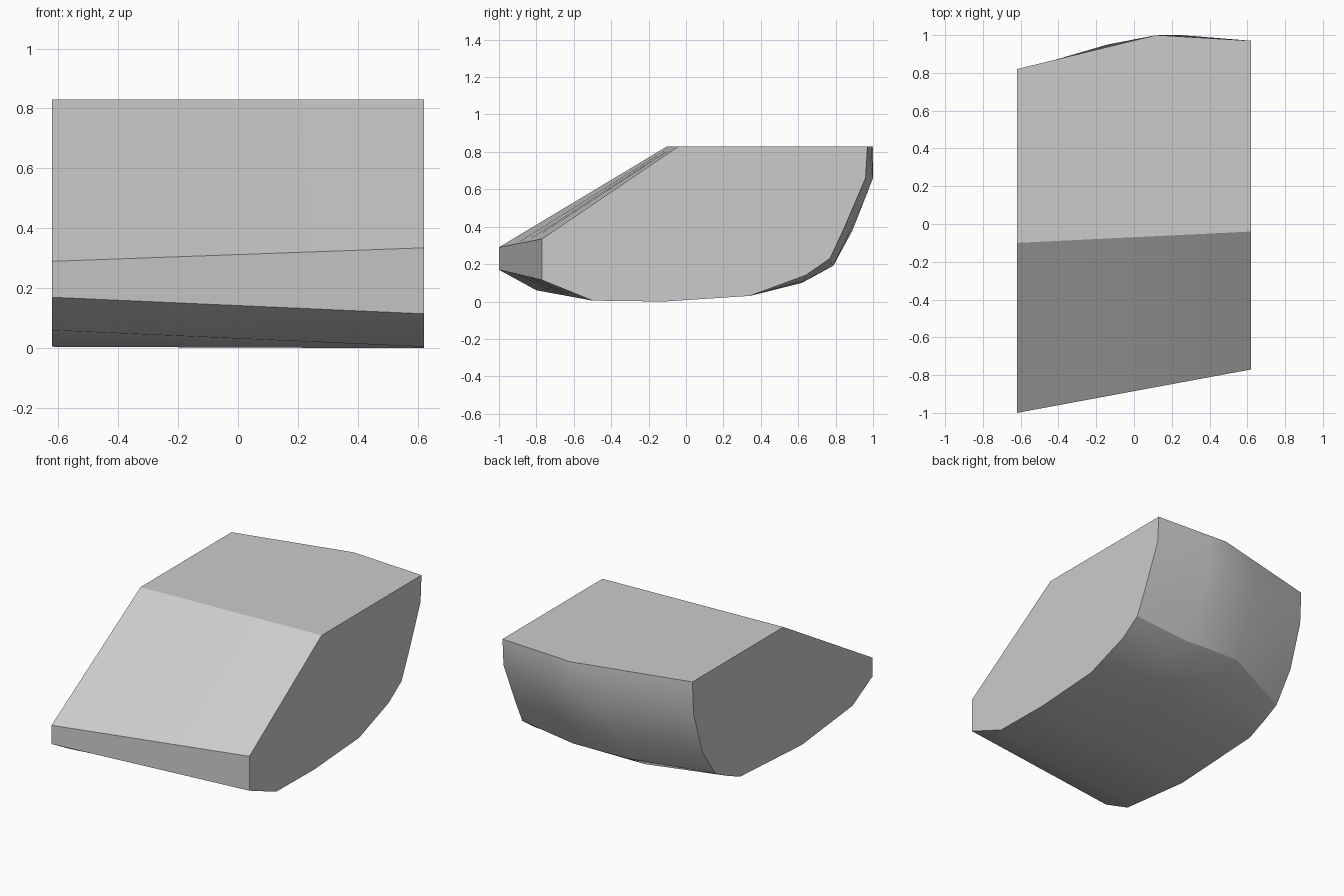
import bpy
import bmesh
import math
from mathutils import Vector

default_cube = bpy.data.objects.get("Cube")
if default_cube:
    bpy.data.objects.remove(default_cube, do_unlink=True)


def make_material(name, colour):
    material = bpy.data.materials.new(name)
    material.use_nodes = True
    material.diffuse_color = colour
    shader = material.node_tree.nodes["Principled BSDF"]
    shader.inputs["Base Color"].default_value = colour
    return material


half_width = 0.62

# Front and underside outline (y, z) at each end: ridge, sloped face, lip, belly
front_at_right = [(-.1, .83), (-1, .29), (-1, .17), (-.8, .06), (-.29, .005)]
front_at_left = [(-.04, .83), (-.77, .335), (-.77, .115), (-.5, .005), (-.12, 0)]

# Rounded back outline (y, z) from belly to top, at several stations across x
back_sections = {
    -half_width: [(.34, .04), (.48, .1), (.59, .155), (.72, .345), (.81, .62), (.82, .83)],
    -.14: [(.34, .03), (.62, .1), (.79, .2), (.87, .38), (.95, .66), (.937, .83)],
    .12: [(.34, .03), (.62, .1), (.79, .195), (.89, .38), (1, .66), (1, .83)],
    .25: [(.34, .03), (.63, .11), (.785, .19), (.88, .38), (1, .66), (.992, .83)],
    half_width: [(.34, .03), (.64, .14), (.77, .23), (.84, .38), (.96, .66), (.97, .83)],
}


def section_outline(x, back):
    """Closed outline at station x: blended front followed by the given back."""
    blend = (x + half_width) / (2 * half_width)
    front = [Vector(a).lerp(Vector(b), blend)
             for a, b in zip(front_at_right, front_at_left)]
    return [(x, y, z) for y, z in front + back]


def loft(name, outlines, material):
    """Skin a row of matching closed outlines and cap both ends."""
    bm = bmesh.new()
    rings = [[bm.verts.new(point) for point in outline] for outline in outlines]
    for ring, following in zip(rings, rings[1:]):
        for i in range(len(ring)):
            j = (i + 1) % len(ring)
            bm.faces.new((ring[i], ring[j], following[j], following[i]))
    bm.faces.new(rings[0])
    bm.faces.new(rings[-1])
    bmesh.ops.recalc_face_normals(bm, faces=bm.faces)
    mesh = bpy.data.meshes.new(name)
    bm.to_mesh(mesh)
    bm.free()
    mesh.materials.append(material)
    obj = bpy.data.objects.new(name, mesh)
    bpy.context.collection.objects.link(obj)
    return obj


# Single solid block with a sloped front and a curved back
grey = make_material("light grey", (0.6, 0.6, 0.6, 1))
outlines = [section_outline(x, back) for x, back in back_sections.items()]
block = loft("curved_block", outlines, grey)

# Soft shading on the curved back, crisp edges elsewhere
bpy.ops.object.select_all(action='DESELECT')
block.select_set(True)
bpy.context.view_layer.objects.active = block
bpy.ops.object.shade_smooth_by_angle(angle=math.radians(30))
